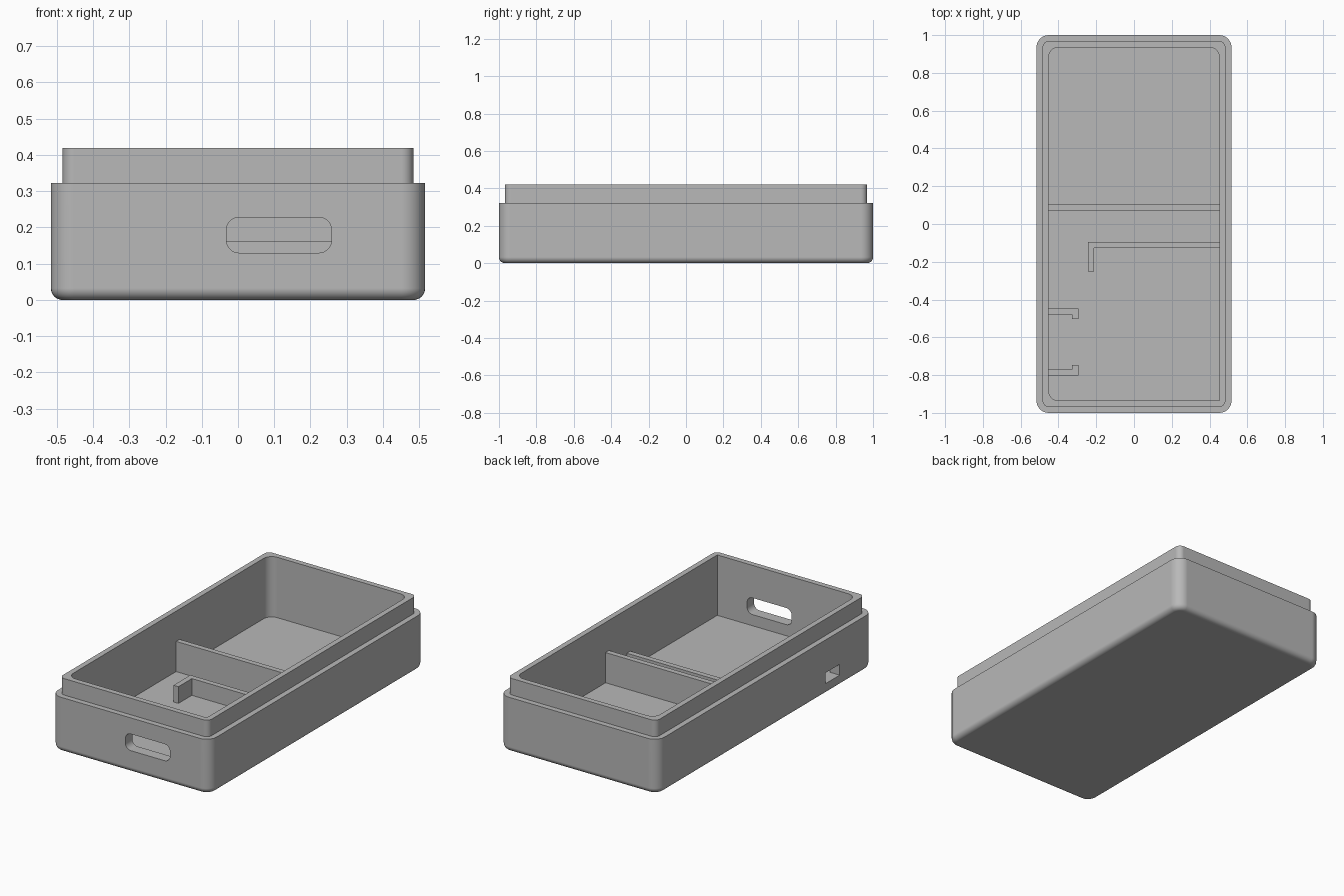
import bpy, bmesh
from math import sin, cos, pi
from mathutils import Vector

MM = 1 / 31          # design step: the case is 62 steps long
SEG = 8              # segments per rounded corner

cube = bpy.data.objects.get("Cube")
if cube:
    bpy.data.objects.remove(cube, do_unlink=True)

grey = bpy.data.materials.new("grey_plastic")
grey.use_nodes = True
colour = (0.48, 0.48, 0.48, 1)
grey.diffuse_color = colour
grey.node_tree.nodes["Principled BSDF"].inputs["Base Color"].default_value = colour


def rounded_rect(hx, hy, radii):
    """Counter-clockwise outline; radii start at the +x +y corner."""
    points = []
    corners = [(1, 1), (-1, 1), (-1, -1), (1, -1)]
    for i, ((sx, sy), r) in enumerate(zip(corners, radii)):
        for k in range(SEG + 1):
            a = (i + k / SEG) * pi / 2
            points.append((sx * (hx - r) + r * cos(a), sy * (hy - r) + r * sin(a)))
    return points


def loft(name, rings):
    """Join equal-length rings of points into a closed skin."""
    bm = bmesh.new()
    loops = [[bm.verts.new(p) for p in ring] for ring in rings]
    n = len(loops[0])
    for low, high in zip(loops, loops[1:]):
        for i in range(n):
            j = (i + 1) % n
            bm.faces.new((low[i], low[j], high[j], high[i]))
    bm.faces.new(loops[0][::-1])
    bm.faces.new(loops[-1])
    bmesh.ops.remove_doubles(bm, verts=bm.verts, dist=1e-5)
    bmesh.ops.recalc_face_normals(bm, faces=bm.faces)
    mesh = bpy.data.meshes.new(name)
    bm.to_mesh(mesh)
    bm.free()
    mesh.materials.append(grey)
    obj = bpy.data.objects.new(name, mesh)
    bpy.context.collection.objects.link(obj)
    return obj


def prism(name, outline, z0, z1):
    return loft(name, [[(x, y, z) for x, y in outline] for z in (z0, z1)])


def activate(obj):
    bpy.ops.object.select_all(action='DESELECT')
    obj.select_set(True)
    bpy.context.view_layer.objects.active = obj


# Case: one skin running up the outside, over the lip and down to the floor
HX, HY, R = 16 * MM, 31 * MM, 2 * MM
FLOOR, LEDGE, TOP = 2 * MM, 10 * MM, 13 * MM
rings = []


def add_ring(inset, z, radii):
    rings.append([(x, y, z) for x, y in rounded_rect(HX - inset, HY - inset, radii)])


for k in range(SEG + 1):
    a = k / SEG * pi / 2
    inset = MM * (1 - sin(a))
    add_ring(inset, MM * (1 - cos(a)), [R - inset] * 4)
add_ring(0, LEDGE, [R] * 4)
add_ring(MM, LEDGE, [MM] * 4)
add_ring(MM, TOP, [MM] * 4)
inner = [0.052, 0.052, 0.052, 0]
add_ring(2 * MM, TOP, inner)
add_ring(2 * MM, FLOOR, inner)
case = loft("case_shell", rings)

# Openings: rounded slot in the front wall, small port in the right wall
slot = [(x + 0.113, z + 0.179) for x, z in rounded_rect(0.145, 0.049, [0.035] * 4)]
slot_cutter = loft("slot_cutter", [[(x, y, z) for x, z in slot] for y in (-1.1, -0.9)])
port_cutter = prism("port_cutter",
                    [(-0.6, -0.69), (-0.43, -0.69), (-0.43, -0.56), (-0.6, -0.56)],
                    FLOOR + 0.001, 4 * MM)
activate(case)
for cutter in (slot_cutter, port_cutter):
    cutter.hide_render = True
    mod = case.modifiers.new("opening", 'BOOLEAN')
    mod.operation = 'DIFFERENCE'
    mod.solver = 'EXACT'
    mod.object = cutter
    bpy.ops.object.modifier_apply(modifier=mod.name)
    bpy.data.objects.remove(cutter, do_unlink=True)
bpy.ops.object.shade_smooth_by_angle(angle=0.6)
weighted = case.modifiers.new("even_shading", 'WEIGHTED_NORMAL')
weighted.keep_sharp = True

# Inner walls, sunk slightly into the floor and side walls
SINK = 0.005
WALL = 14 * MM + SINK
BASE = FLOOR - SINK

prism("tall_divider",
      [(-WALL, 0.07), (WALL, 0.07), (WALL, 0.102), (-WALL, 0.102)], BASE, 7.5 * MM)

prism("corner_divider",
      [(-0.243, -0.095), (-0.243, -0.252), (-0.211, -0.252),
       (-0.211, -0.127), (WALL, -0.127), (WALL, -0.095)], BASE, 0.163)

# Pair of hooked retainers either side of the port
MID = -0.625
for name, s in (("rear_retainer", 1), ("front_retainer", -1)):
    hook = [(-WALL, 0.178), (-WALL, 0.146), (-0.327, 0.146),
            (-0.327, 0.122), (-0.295, 0.122), (-0.295, 0.178)]
    prism(name, [(x, MID + s * y) for x, y in hook], BASE, 4 * MM)
